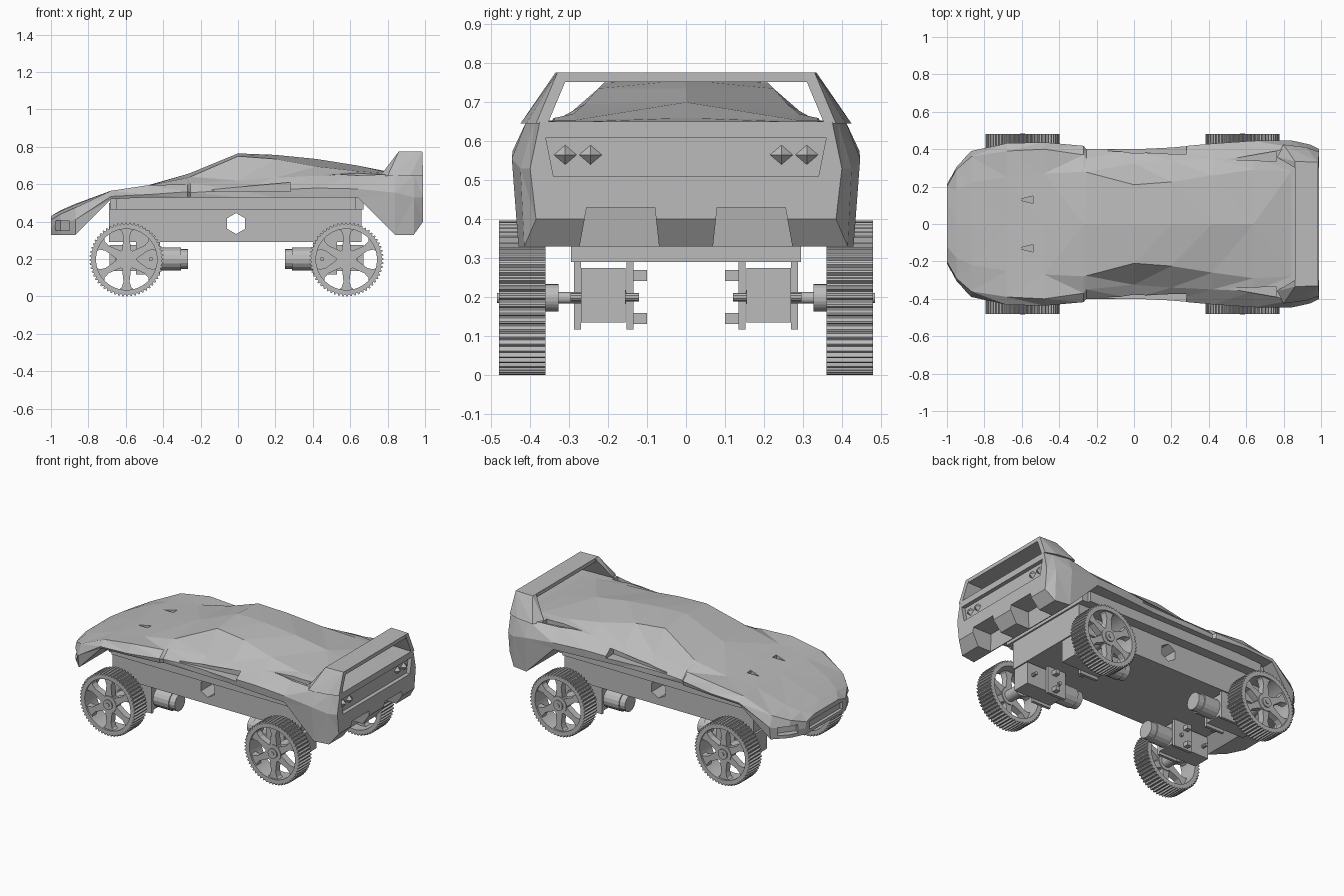
import bpy, bmesh, math
from mathutils import Vector, Matrix

if "Cube" in bpy.data.objects:
    bpy.data.objects.remove(bpy.data.objects["Cube"])

grey = bpy.data.materials.new("plain_grey")
grey.diffuse_color = (0.5, 0.5, 0.5, 1)
grey.use_nodes = True
grey.node_tree.nodes["Principled BSDF"].inputs["Base Color"].default_value = grey.diffuse_color


def make(name, bm):
    bmesh.ops.recalc_face_normals(bm, faces=bm.faces[:])
    me = bpy.data.meshes.new(name)
    bm.to_mesh(me)
    bm.free()
    me.materials.append(grey)
    ob = bpy.data.objects.new(name, me)
    bpy.context.collection.objects.link(ob)
    return ob


def add_hull(bm, pts):
    vs = [bm.verts.new(p) for p in pts]
    bmesh.ops.convex_hull(bm, input=vs)


def add_box(bm, x0, x1, y0, y1, z0, z1):
    add_hull(bm, [(x, y, z) for x in (x0, x1) for y in (y0, y1) for z in (z0, z1)])


def add_cyl(bm, a, b, r, n=20, r2=None):
    a, b = Vector(a), Vector(b)
    rot = (b - a).to_track_quat('Z', 'Y').to_matrix().to_4x4()
    bmesh.ops.create_cone(bm, cap_ends=True, segments=n, radius1=r, radius2=r if r2 is None else r2,
                          depth=(b - a).length, matrix=Matrix.Translation((a + b) / 2) @ rot)


def both(pts):
    return [pts, [(x, -y, z) for x, y, z in pts]]


def cut(target, solids):
    for pts in solids:
        bm = bmesh.new()
        add_hull(bm, pts)
        cutter = make("cutter", bm)
        cutter.hide_render = True
        mod = target.modifiers.new("cut", 'BOOLEAN')
        mod.operation = 'DIFFERENCE'
        mod.object = cutter
        bpy.context.view_layer.objects.active = target
        bpy.ops.object.modifier_apply(modifier=mod.name)
        bpy.data.objects.remove(cutter)


# Body shell: half sections (x, sill y z, widest y z, shoulder y z, roof edge y z, centre z)
S = [(-1.0, .20, .33, .21, .37, .20, .41, .12, .43, .43),
     (-.95, .30, .33, .31, .39, .29, .44, .18, .455, .46),
     (-.87, .38, .33, .39, .41, .36, .475, .22, .49, .495),
     (-.68, .425, .52, .432, .535, .39, .565, .25, .565, .565),
     (-.48, .43, .53, .437, .545, .40, .595, .27, .592, .595),
     (-.27, .41, .53, .418, .56, .37, .60, .28, .635, .655),
     (-.255, .395, .53, .40, .555, .35, .605, .277, .64, .66),
     (0, .40, .53, .40, .57, .325, .62, .21, .75, .765),
     (.2, .405, .53, .41, .57, .34, .635, .225, .735, .757),
     (.42, .425, .53, .43, .58, .35, .645, .26, .695, .735),
     (.64, .44, .53, .445, .575, .36, .655, .29, .67, .70),
     (.84, .43, .33, .447, .555, .41, .65, .28, .655, .66),
     (.94, .415, .33, .425, .53, .39, .65, .27, .65, .65),
     (.99, .385, .40, .40, .53, .375, .65, .26, .65, .65)]
bm = bmesh.new()
rings = []
for s in S:
    half = [(s[i], s[i + 1]) for i in (1, 3, 5, 7)]
    prof = half + [(0, s[9])] + [(-y, z) for y, z in reversed(half)]
    rings.append([bm.verts.new((s[0], y, z)) for y, z in prof])
for a, b in zip(rings, rings[1:]):
    for i in range(9):
        j = (i + 1) % 9
        bm.faces.new((a[i], a[j], b[j], b[i]))
bm.faces.new(rings[0])
bm.faces.new(rings[-1])
bmesh.ops.triangulate(bm, faces=bm.faces[:])
body = make("body_shell", bm)

cuts = []
# rear panel recess and nose grille
cuts.append([(x, s * y, z) for x in (.965, 1.05) for s in (1, -1) for y, z in ((.36, .61), (.34, .51))])
cuts.append([(x, y, z) for x in (-1.05, -.98) for y in (-.17, .17) for z in (.35, .40)])
# diffuser notches, side intakes, rear scoops, hood vents, headlight pockets
cuts += both([(1.05, .255, .43), (1.05, .08, .43), (1.05, .28, .29), (1.05, .065, .29),
              (.86, .255, .43), (.86, .08, .43), (.84, .28, .29), (.84, .065, .29)])
cuts += both([(-.14, .45, .565), (-.14, .45, .572), (.28, .45, .56), (.28, .45, .61),
              (.28, .34, .56), (.28, .34, .61), (-.14, .39, .565), (-.14, .39, .572)])
cuts += both([(.5, .345, .72), (.5, .345, .65), (.76, .39, .72), (.76, .39, .625),
              (.76, .335, .72), (.76, .335, .625)])
cuts += both([(-.62, .13, .62), (-.62, .13, .57), (-.54, .15, .62), (-.54, .15, .56),
              (-.54, .11, .62), (-.54, .11, .56)])
cuts += both([(x + d, y + d * -.75, z) for x, y in ((-.985, .26), (-.91, .36))
              for d in (-.03, .035) for z in (.352, .405)])
cut(body, cuts)

# Rear spoiler hoop
bm = bmesh.new()
add_box(bm, .86, .985, -.33, .33, .752, .776)
for side in (1, -1):
    add_hull(bm, [(x, side * y, z) for x, y, z in (
        (.76, .36, .645), (.80, .425, .645), (.92, .41, .645), (.99, .385, .645), (.99, .355, .645),
        (.86, .30, .776), (.86, .335, .776), (.985, .30, .776), (.985, .33, .776))])
make("rear_spoiler", bm)

# Tail lights: raised diamonds in the rear recess
bm = bmesh.new()
for y in (-.31, -.245, .245, .31):
    add_hull(bm, [(.96, y - .035, .565), (.96, y + .035, .565), (.96, y, .535), (.96, y, .595), (.99, y, .565)])
make("tail_lights", bm)

# Chassis tub with hexagonal cross hole, and the rail under the shell
bm = bmesh.new()
add_box(bm, -.69, .66, -.295, .295, .29, .50)
tub = make("chassis_tub", bm)
cut(tub, [[(-.01 + .056 * math.sin(k * math.pi / 3), y, .39 + .056 * math.cos(k * math.pi / 3))
           for k in range(6) for y in (-.5, .5)]])
bm = bmesh.new()
add_box(bm, -.65, .63, -.36, .36, .465, .535)
for x in (-.685, .63):
    add_box(bm, x, x + .04, -.34, .34, .465, .535)
make("chassis_rail", bm)


def wheel(name, cx, side):
    bm = bmesh.new()
    # toothed tyre ring
    n, cz = 56 * 4, .198
    loops = []
    for y, inner in ((.36, 0), (.48, 0), (.48, 1), (.36, 1)):
        loop = []
        for k in range(n):
            t = 2 * math.pi * k / n
            r = .163 if inner else (.198 if k % 4 < 2 else .188)
            loop.append(bm.verts.new((cx + r * math.cos(t), side * y, cz + r * math.sin(t))))
        loops.append(loop)
    for i in range(4):
        a, b = loops[i], loops[(i + 1) % 4]
        for k in range(n):
            m = (k + 1) % n
            bm.faces.new((a[k], a[m], b[m], b[k]))
    # six flared spokes
    for k in range(6):
        t = math.pi / 2 + k * math.pi / 3
        u, v = Vector((math.cos(t), 0, math.sin(t))), Vector((-math.sin(t), 0, math.cos(t)))
        for r0, w0, r1, w1 in ((.03, .026, .12, .016), (.12, .016, .15, .026), (.15, .026, .168, .05)):
            add_hull(bm, [Vector((cx, side * y, cz)) + u * r + v * w * e for y in (.425, .468)
                          for r, w in ((r0, w0), (r1, w1)) for e in (1, -1)])
    # hub, boss and axle
    for y0, y1, r in ((.42, .472, .055), (.47, .48, .032), (.327, .43, .035), (.25, .34, .015), (.47, .485, .013)):
        add_cyl(bm, (cx, side * y0, cz), (cx, side * y1, cz), r, 24)
    make(name, bm)


def motor(name, cx, side):
    bm = bmesh.new()
    d = -1 if cx > 0 else 1          # towards the car's middle

    def X(o):
        return cx + d * o

    add_box(bm, X(-.09), X(.18), side * .155, side * .27, .135, .275)
    # mounting plates
    for y0, y1 in ((.135, .153), (.27, .287)):
        add_box(bm, X(.05), X(.18), side * y0, side * y1, .117, .295)
    # motor can and end cap
    add_cyl(bm, (X(.17), side * .212, .2), (X(.29), side * .212, .2), .061, 16)
    add_cyl(bm, (X(.28), side * .212, .2), (X(.33), side * .212, .2), .054, 16)
    # terminals and screws
    for z in (.145, .255):
        add_box(bm, X(.08), X(.11), side * .10, side * .14, z - .014, z + .014)
    for o in (-.05, .13):
        add_cyl(bm, (X(o), side * .12, .2), (X(o), side * .297, .2), .011, 10)
    make(name, bm)


for end, cx in (("front", -.596), ("rear", .58)):
    for lr, side in (("right", -1), ("left", 1)):
        wheel(f"{end}_{lr}_wheel", cx, side)
        motor(f"{end}_{lr}_motor", cx, side)
